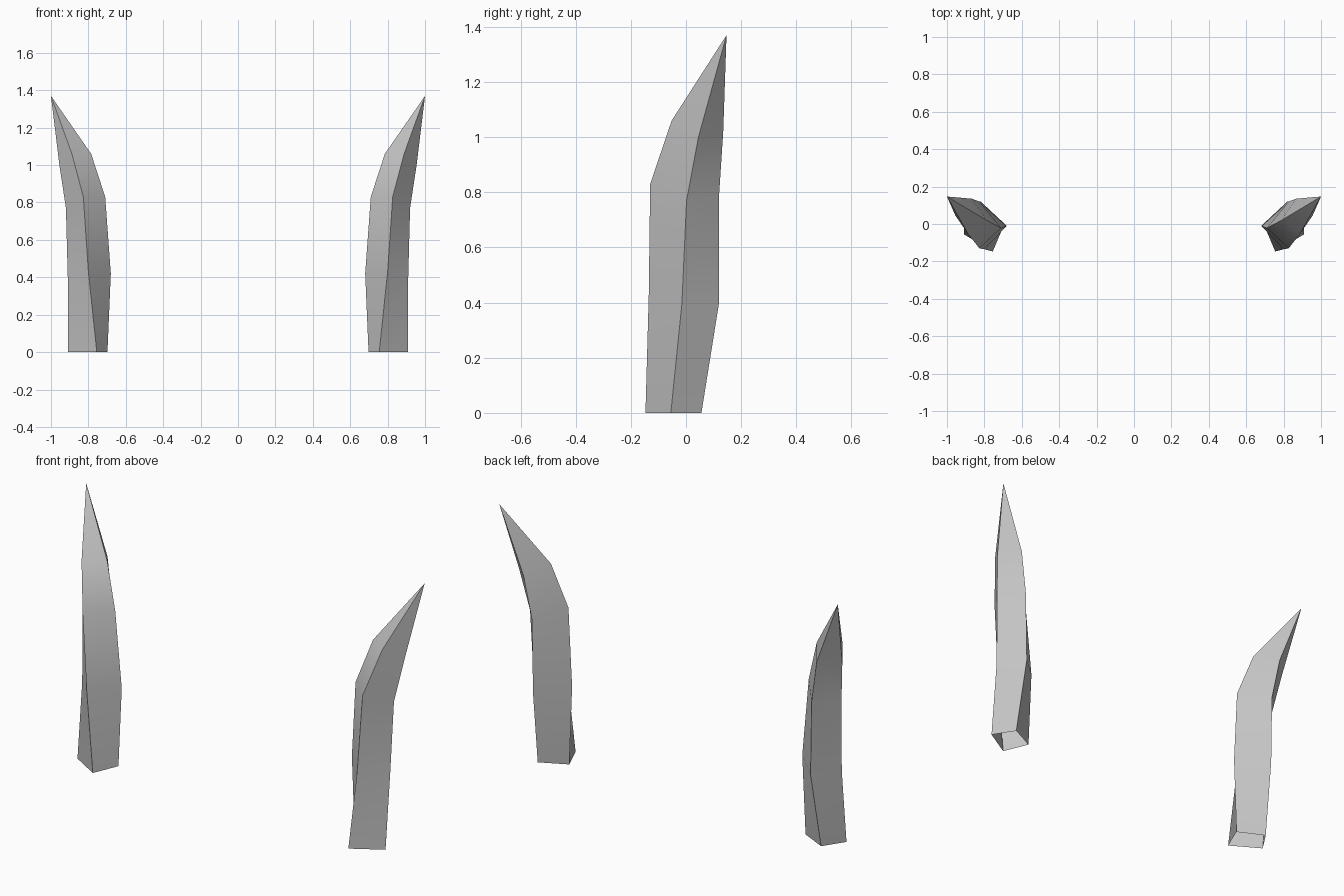
import bpy, bmesh, math

cube = bpy.data.objects.get("Cube")
if cube:
    bpy.data.objects.remove(cube)

grey = bpy.data.materials.new("horn_grey")
grey.use_nodes = True
colour = (0.55, 0.55, 0.55, 1)
grey.diffuse_color = colour
grey.node_tree.nodes["Principled BSDF"].inputs["Base Color"].default_value = colour

# Cross-sections from base upward: front, outer, back and inner corner
RINGS = [
    [(.755, -.147, 0), (.91, -.055, 0), (.837, .056, 0), (.698, -.012, 0)],
    [(.80, -.135, .43), (.91, -.015, .395), (.82, .12, .40), (.68, -.01, .42)],
    [(.827, -.13, .83), (.92, .002, .77), (.826, .12, .79), (.71, -.022, .83)],
    [(.888, -.052, 1.06), (.955, .045, 1.0), (.866, .135, 1.02), (.785, .018, 1.06)],
]
TIP = (1, .147, 1.37)


def build_horn(name, side):
    """Four-sided curved horn, open at the base; side is +1 or -1 in x."""
    bm = bmesh.new()
    place = lambda p: bm.verts.new((p[0] * side, p[1], p[2]))
    rings = [[place(p) for p in ring] for ring in RINGS]
    tip = place(TIP)
    for i in range(4):
        j = (i + 1) % 4
        for low, high in zip(rings, rings[1:]):
            bm.faces.new((low[i], low[j], high[j], high[i]))
        bm.faces.new((rings[-1][i], rings[-1][j], tip))
    if side < 0:
        bmesh.ops.reverse_faces(bm, faces=bm.faces[:])
    mesh = bpy.data.meshes.new(name)
    bm.to_mesh(mesh)
    bm.free()
    mesh.materials.append(grey)
    horn = bpy.data.objects.new(name, mesh)
    bpy.context.collection.objects.link(horn)
    # Smooth along the length, sharp down the four corners
    bpy.ops.object.select_all(action="DESELECT")
    horn.select_set(True)
    bpy.context.view_layer.objects.active = horn
    bpy.ops.object.shade_smooth_by_angle(angle=math.radians(35))


build_horn("left_horn", 1)
build_horn("right_horn", -1)
